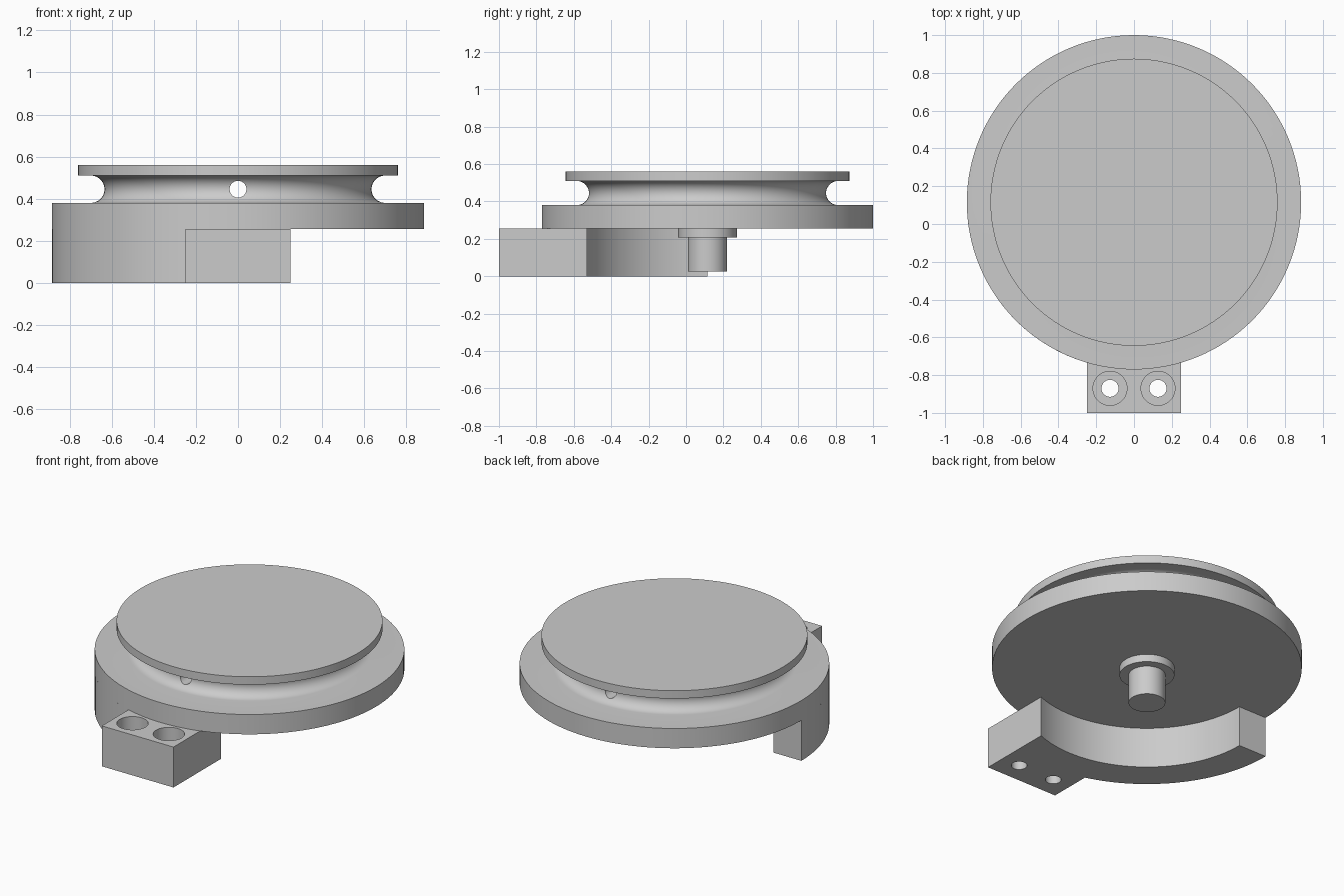
import bpy, bmesh, math
from mathutils import Matrix

if "Cube" in bpy.data.objects:
    bpy.data.objects.remove(bpy.data.objects["Cube"])

CY = 0.115          # y of the turning axis
SEG = 128
grey = bpy.data.materials.new("plain grey")
grey.diffuse_color = (0.6, 0.6, 0.6, 1)
grey.use_nodes = True
grey.node_tree.nodes["Principled BSDF"].inputs["Base Color"].default_value = grey.diffuse_color


def make_object(name, bm):
    bmesh.ops.recalc_face_normals(bm, faces=bm.faces)
    mesh = bpy.data.meshes.new(name)
    bm.to_mesh(mesh)
    bm.free()
    mesh.materials.append(grey)
    ob = bpy.data.objects.new(name, mesh)
    bpy.context.collection.objects.link(ob)
    return ob


def rod(name, radius, length, loc, along_y=False):
    bm = bmesh.new()
    m = Matrix.Translation(loc)
    if along_y:
        m = m @ Matrix.Rotation(math.pi / 2, 4, 'X')
    bmesh.ops.create_cone(bm, cap_ends=True, segments=48, radius1=radius,
                          radius2=radius, depth=length, matrix=m)
    return make_object(name, bm)


def activate(ob):
    bpy.ops.object.select_all(action='DESELECT')
    ob.select_set(True)
    bpy.context.view_layer.objects.active = ob


def cut(ob, cutter):
    activate(ob)
    mod = ob.modifiers.new("cut", 'BOOLEAN')
    mod.operation = 'DIFFERENCE'
    mod.solver = 'EXACT'
    mod.object = cutter
    bpy.ops.object.modifier_apply(modifier=mod.name)
    bpy.data.objects.remove(cutter)


# Pulley wheel with its collar and pin: one turned profile (radius, z)
groove = [(0.70 - 0.065 * math.sin(math.pi * i / 20),
           0.445 - 0.065 * math.cos(math.pi * i / 20)) for i in range(21)]
profile = [(0, 0.025), (0.105, 0.025), (0.105, 0.207), (0.157, 0.207),
           (0.157, 0.255), (0.885, 0.255), (0.885, 0.38)]
profile += groove + [(0.76, 0.51), (0.76, 0.56), (0, 0.56)]
bm = bmesh.new()
vs = [bm.verts.new((-r, CY, z)) for r, z in profile]
es = [bm.edges.new(p) for p in zip(vs, vs[1:])]
bmesh.ops.spin(bm, geom=vs + es, cent=(0, CY, 0), axis=(0, 0, 1),
               angle=2 * math.pi, steps=SEG, use_merge=False)
bmesh.ops.remove_doubles(bm, verts=bm.verts, dist=1e-4)
wheel = make_object("pulley_wheel", bm)

# Cross hole through the groove
cut(wheel, rod("hole_cutter", 0.04, 3, (0, CY, 0.445), along_y=True))

# Quarter-ring skirt joined to the mounting block: extruded outline
R_OUT, R_IN, HALF = 0.885, 0.69, 0.25


def arc(radius, a0, a1, n):
    return [(radius * math.cos(a0 + (a1 - a0) * i / n),
             CY + radius * math.sin(a0 + (a1 - a0) * i / n))
            for i in range(n + 1)]


a_out = 1.5 * math.pi - math.asin(HALF / R_OUT)
a_in = 1.5 * math.pi + math.asin(HALF / R_IN)
outline = arc(R_OUT, math.pi, a_out, 32) + [(-HALF, -1), (HALF, -1)]
outline += arc(R_IN, a_in, math.pi, 40)
bm = bmesh.new()
base = bm.faces.new([bm.verts.new((x, y, 0)) for x, y in outline])
ext = bmesh.ops.extrude_face_region(bm, geom=[base], use_keep_orig=True)
for v in ext["geom"]:
    if isinstance(v, bmesh.types.BMVert):
        v.co.z = 0.255
bracket = make_object("mounting_bracket", bm)

# Counterbored screw holes
for x in (-0.127, 0.127):
    cut(bracket, rod("screw_cutter", 0.045, 1, (x, -0.87, 0.1)))
    cut(bracket, rod("counterbore_cutter", 0.09, 0.4, (x, -0.87, 0.325)))

for ob in (wheel, bracket):
    activate(ob)
    bpy.ops.object.shade_smooth_by_angle(angle=math.radians(30))
